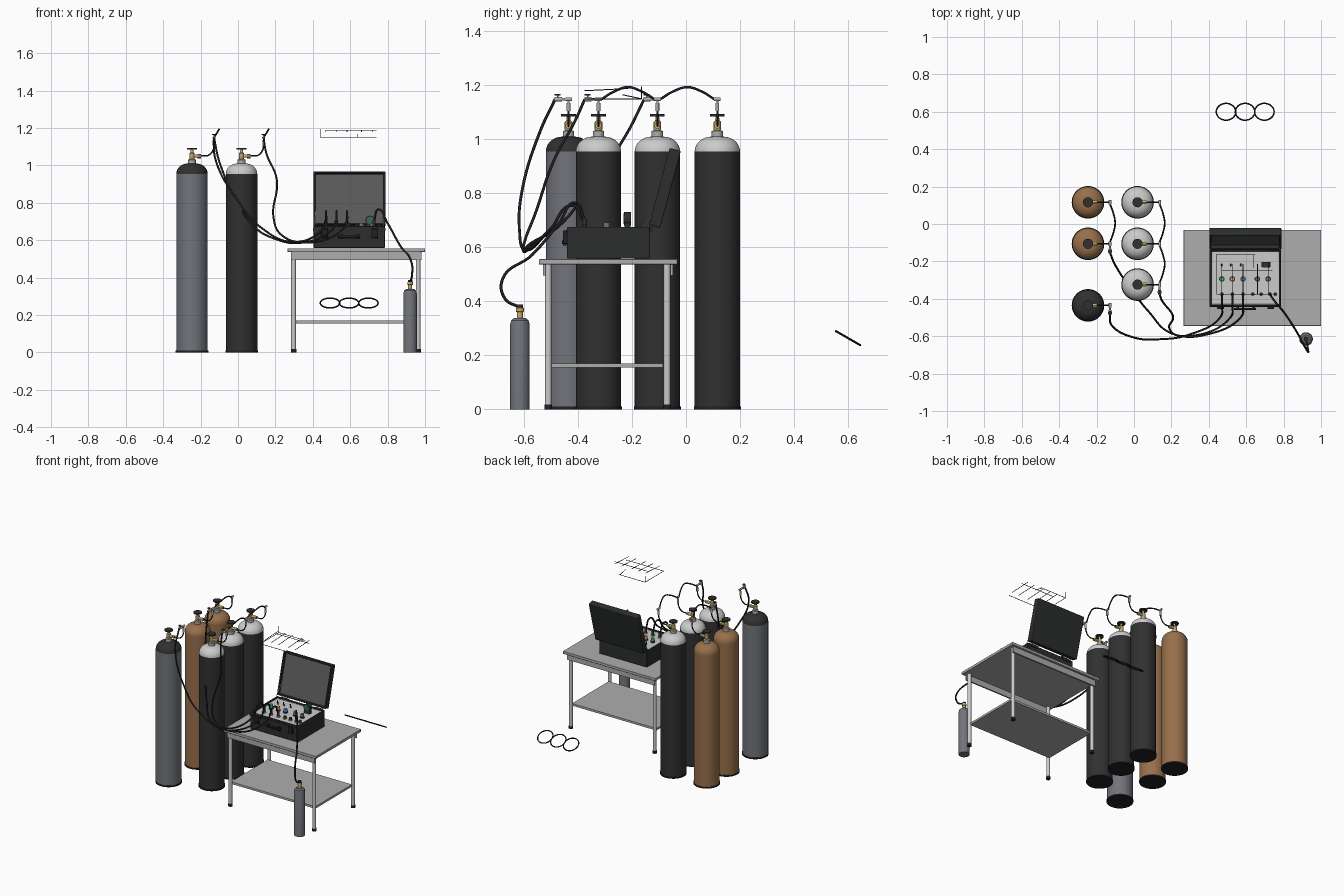
import bpy, bmesh, math
from mathutils import Vector, Matrix

if "Cube" in bpy.data.objects:
    bpy.data.objects.remove(bpy.data.objects["Cube"])


def mat(name, r, g, b):
    m = bpy.data.materials.new(name)
    m.diffuse_color = (r, g, b, 1)
    m.use_nodes = True
    m.node_tree.nodes["Principled BSDF"].inputs["Base Color"].default_value = m.diffuse_color
    return m


BLACK = mat("black", .03, .03, .03)
RUBBER = mat("rubber", .015, .015, .017)
CASE = mat("case_black", .025, .027, .027)
LINING = mat("lining", .1, .1, .1)
BROWN = mat("brown", .31, .16, .07)
SLATE = mat("slate", .17, .175, .2)
WHITE = mat("pale", .6, .6, .6)
STEEL = mat("steel", .42, .42, .42)
BRASS = mat("brass", .6, .42, .17)
GREEN = mat("green", .05, .45, .18)
ORANGE = mat("orange", .8, .35, .1)
BLUE = mat("blue", .12, .3, .8)


def finish(bm, name, m, bevel=0):
    me = bpy.data.meshes.new(name)
    bmesh.ops.recalc_face_normals(bm, faces=bm.faces)
    bm.to_mesh(me)
    bm.free()
    o = bpy.data.objects.new(name, me)
    bpy.context.collection.objects.link(o)
    if m:
        me.materials.append(m)
    if bevel:
        b = o.modifiers.new("bevel", 'BEVEL')
        b.width, b.segments = bevel, 2
    bpy.context.view_layer.objects.active = o
    o.select_set(True)
    bpy.ops.object.shade_smooth_by_angle(angle=math.radians(35))
    o.select_set(False)
    return o


def box(name, lo, hi, m=None, bevel=0):
    lo, hi = Vector(lo), Vector(hi)
    bm = bmesh.new()
    bmesh.ops.create_cube(bm, size=1, matrix=Matrix.Translation((lo + hi) / 2) @ Matrix.Diagonal((*(hi - lo), 1)))
    return finish(bm, name, m, bevel)


def rod(name, a, b, r, m=None, seg=24):
    a, b = Vector(a), Vector(b)
    rot = (b - a).to_track_quat('Z', 'Y').to_matrix().to_4x4()
    bm = bmesh.new()
    bmesh.ops.create_cone(bm, cap_ends=True, segments=seg, radius1=r, radius2=r, depth=(b - a).length,
                          matrix=Matrix.Translation((a + b) / 2) @ rot)
    return finish(bm, name, m)


def lathe(name, x, y, profile, m, seg=48):
    bm = bmesh.new()
    vs = [bm.verts.new((x + r, y, z)) for r, z in profile]
    es = [bm.edges.new(p) for p in zip(vs, vs[1:])]
    bmesh.ops.spin(bm, geom=vs + es, cent=(x, y, 0), axis=(0, 0, 1), angle=math.tau, steps=seg)
    bmesh.ops.remove_doubles(bm, verts=bm.verts, dist=1e-5)
    return finish(bm, name, m)


def hose(name, pts, r=.0055, m=RUBBER):
    cu = bpy.data.curves.new(name, 'CURVE')
    cu.dimensions, cu.bevel_depth, cu.bevel_resolution, cu.use_fill_caps = '3D', r, 2, True
    sp = cu.splines.new('BEZIER')
    sp.bezier_points.add(len(pts) - 1)
    for p, co in zip(sp.bezier_points, pts):
        p.co = co
        p.handle_left_type = p.handle_right_type = 'AUTO'
    o = bpy.data.objects.new(name, cu)
    bpy.context.collection.objects.link(o)
    cu.materials.append(m)
    bpy.context.view_layer.objects.active = o
    o.select_set(True)
    bpy.ops.object.convert(target='MESH')
    o.select_set(False)


def tray(name, size, depth, wall, m, floor):
    # open box: top face inset, pushed down, floor in a second material
    bm = bmesh.new()
    bmesh.ops.create_cube(bm, size=1, matrix=Matrix.Diagonal((*size, 1)))
    top = max(bm.faces, key=lambda f: f.calc_center_median().z)
    bmesh.ops.inset_region(bm, faces=[top], thickness=wall)
    ext = bmesh.ops.extrude_discrete_faces(bm, faces=[top])['faces'][0]
    bmesh.ops.translate(bm, verts=ext.verts, vec=(0, 0, -depth))
    ext.material_index = 1
    o = finish(bm, name, m, .004)
    o.data.materials.append(floor)
    return o


# gas cylinders with valves, pigtails and tees
def cylinder(name, x, y, body, shoulder):
    lathe(name + "_body", x, y, [(0, .004), (.084, .004), (.084, .955)], body)
    arc = [(.022 + .062 * math.cos(a), .955 + .055 * math.sin(a)) for a in [i * math.pi / 16 for i in range(9)]]
    lathe(name + "_shoulder", x, y, arc + [(0, 1.01)], shoulder)
    lathe(name + "_foot_ring", x, y, [(0, 0), (.087, 0), (.087, .01), (.084, .01)], RUBBER)
    lathe(name + "_neck", x, y, [(.021, 1.0), (.021, 1.03), (.015, 1.033), (0, 1.033)], STEEL, 24)
    lathe(name + "_valve", x, y, [(.01, 1.03), (.014, 1.036), (.014, 1.064), (.008, 1.07), (.006, 1.09)], BRASS, 24)
    lathe(name + "_handwheel", x, y, [(0, 1.084), (.027, 1.084), (.027, 1.093), (0, 1.093)], BLACK, 24)
    rod(name + "_outlet", (x, y, 1.05), (x + .045, y, 1.05), .009, BRASS)
    rod(name + "_outlet_nut", (x + .03, y, 1.05), (x + .048, y, 1.05), .012, BRASS, 6)
    tx = x + .118
    hose(name + "_pigtail", [(x + .048, y, 1.05), (x + .09, y, 1.055), (tx - .004, y, 1.085), (tx, y, 1.11)], .004)
    rod(name + "_pigtail_fitting", (tx, y, 1.105), (tx, y, 1.135), .007, STEEL)
    rod(name + "_tee", (tx, y - .012, 1.148), (tx, y + .012, 1.148), .007, STEEL)
    rod(name + "_tee_stem", (tx, y, 1.13), (tx, y, 1.148), .004, STEEL)


def shutoff(name, x, y):
    rod(name + "_pipe", (x, y - .045, 1.148), (x, y, 1.148), .005, STEEL)
    rod(name + "_valve", (x, y - .052, 1.148), (x, y - .025, 1.148), .008, STEEL)
    rod(name + "_stem", (x, y - .04, 1.148), (x, y - .04, 1.166), .003, STEEL, 12)
    rod(name + "_knob", (x, y - .04, 1.163), (x, y - .04, 1.168), .011, BLACK)


XL, XR, YS = -.246, .019, [.116, -.106, -.324]
YA = -.435
for i, y in enumerate(YS):
    cylinder(f"black_cylinder_{i}", XR, y, BLACK, WHITE)
    if i < 2:
        cylinder(f"brown_cylinder_{i}", XL, y, BROWN, BROWN)
cylinder("grey_cylinder", XL, YA, SLATE, BLACK)
for n, x, y in (("grey_shutoff", XL, YA), ("brown_shutoff", XL, YS[1]), ("black_shutoff", XR, YS[2])):
    shutoff(n, x + .118, y)

# jumper hoses between neighbouring tees
for n, x, a, b in (("jumper_1", XR, YS[0], YS[1]), ("jumper_2", XR, YS[1], YS[2]), ("jumper_3", XL, YS[0], YS[1])):
    t = x + .118
    hose(n, [(t, a - .01, 1.148), (t + .018, a - .06, 1.178), (t + .027, (a + b) / 2, 1.193),
             (t + .018, b + .06, 1.178), (t, b + .01, 1.148)], .0045)

# supply hoses running to the case
hose("grey_supply_hose", [(-.128, -.485, 1.148), (-.12, -.54, 1.03), (0, -.607, .81), (.12, -.617, .67),
     (.3, -.59, .59), (.46, -.5, .67), (.47, -.42, .755), (.47, -.38, .70)])
hose("brown_supply_hose", [(-.128, -.155, 1.148), (-.1, -.22, 1.02), (0, -.37, .8), (.08, -.47, .68), (.19, -.58, .61),
     (.33, -.595, .585), (.515, -.5, .67), (.526, -.42, .755), (.526, -.38, .70)])
hose("black_supply_hose", [(.137, -.375, 1.148), (.15, -.41, 1.07), (.208, -.49, .92), (.19, -.56, .72), (.23, -.595, .63),
     (.37, -.595, .587), (.57, -.5, .67), (.583, -.42, .755), (.583, -.38, .70)])
hose("outlet_hose", [(.727, -.375, .70), (.75, -.41, .765), (.8, -.47, .69), (.866, -.57, .572), (.928, -.68, .48),
     (.93, -.67, .41), (.92, -.617, .378)])

# small cylinder
sx, sy = .92, -.615
lathe("small_cylinder", sx, sy, [(0, 0), (.036, 0), (.036, .315), (.032, .33), (.022, .338), (0, .338)], SLATE)
lathe("small_valve", sx, sy, [(.011, .335), (.011, .36), (.015, .362), (.015, .376), (0, .38)], BRASS, 24)
rod("small_valve_knob", (sx, sy, .376), (sx, sy, .388), .012, BLACK)

# table
box("table_top", (.265, -.545, .537), (1, -.032, .556), STEEL, .002)
for n, y in (("front", -.53), ("back", -.058)):
    box(n + "_apron", (.284, y, .495), (.98, y + .01, .538), STEEL)
box("lower_shelf", (.295, -.502, .155), (.965, -.085, .17), STEEL)
for i, x in enumerate((.297, .963)):
    for j, y in enumerate((-.51, -.07)):
        rod(f"table_leg_{i}{j}", (x, y, .015), (x, y, .54), .0125, WHITE)
        rod(f"leg_foot_{i}{j}", (x, y, 0), (x, y, .018), .0145, RUBBER)

# instrument case
base = tray("case_base", (.38, .305, .118), .012, .014, CASE, WHITE)
base.location = (.595, -.288, .617)
lid = tray("case_lid", (.385, .295, .043), .022, .014, CASE, LINING)
lid.location = (.595, -.078, .82)
lid.rotation_euler = (math.radians(75), 0, 0)
box("case_rim", (.401, -.445, .65), (.789, -.441, .664), CASE)
box("case_handle", (.535, -.46, .612), (.652, -.448, .626), RUBBER, .003)
for i, x in enumerate((.548, .634)):
    box(f"handle_mount_{i}", (x, -.455, .607), (x + .014, -.438, .634), RUBBER)
for i, x in enumerate((.445, .713)):
    box(f"case_latch_{i}", (x, -.455, .612), (x + .036, -.438, .662), RUBBER, .003)
    rod(f"lid_hinge_{i}", (x - .01, -.132, .667), (x + .05, -.132, .667), .009, CASE)
    rod(f"lid_stay_{i}", ((.412, .778)[i], -.16, .672), ((.412, .778)[i], -.09, .76), .002, STEEL, 8)

# panel knobs, connectors, toggles and gauge
for i, (x, m) in enumerate(zip((.47, .526, .583, .66, .717), (GREEN, ORANGE, BLUE, SLATE, SLATE))):
    rod(f"panel_knob_{i}", (x, -.294, .663), (x, -.294, .692), .012, m)
    rod(f"knob_skirt_{i}", (x, -.294, .663), (x, -.294, .672), .015, BLACK)
for i, x in enumerate((.47, .526, .583, .635, .68, .727, .755)):
    rod(f"panel_connector_{i}", (x, -.375, .66), (x, -.375, .705 if i in (0, 1, 2, 5) else .685), .009, BLACK)
    rod(f"connector_nut_{i}", (x, -.375, .66), (x, -.375, .671), .013, STEEL, 6)
for i, x in enumerate((.47, .518, .572)):
    rod(f"toggle_{i}", (x, -.215, .66), (x, -.225, .693), .004, BLACK, 12)
box("gauge_stand", (.685, -.228, .66), (.727, -.205, .69), BLACK)
rod("gauge_body", (.706, -.23, .706), (.706, -.203, .706), .025, BLACK)
rod("gauge_face", (.706, -.2315, .706), (.706, -.229, .706), .02, mat("gauge_green", .04, .13, .12))

# thin flow-line frame hovering over the case
paths = [[(.44, -.375, 1.15), (.74, -.375, 1.15)], [(.44, -.165, 1.15), (.65, -.165, 1.15)],
         [(.44, -.375, 1.15), (.44, -.165, 1.15)], [(.64, -.165, 1.15), (.64, -.235, 1.165)],
         [(.44, -.165, 1.15), (.44, -.165, 1.195)], [(.47, -.25, 1.185), (.74, -.25, 1.185)]]
paths += [[(x, -.375, 1.18), (x, -.215, 1.188)] for x in (.47, .526, .583, .66, .717)]
for i, (a, b) in enumerate(paths):
    rod(f"flow_line_{i}", a, b, .0018, BLACK, 8)

# three spare rings behind the table
for i, x in enumerate((.492, .594, .697)):
    bm = bmesh.new()
    R = Matrix.Translation((x, .6, .264)) @ Matrix.Rotation(math.radians(-30), 4, 'X')
    c = bmesh.ops.create_circle(bm, segments=10, radius=.004,
                                matrix=Matrix.Translation((.052, 0, 0)) @ Matrix.Rotation(math.pi / 2, 4, 'X'))
    bmesh.ops.spin(bm, geom=c['verts'] + bm.edges[:], cent=(0, 0, 0), axis=(0, 0, 1), angle=math.tau, steps=40)
    bmesh.ops.remove_doubles(bm, verts=bm.verts, dist=1e-5)
    bmesh.ops.transform(bm, matrix=R, verts=bm.verts)
    finish(bm, f"spare_ring_{i}", RUBBER)
